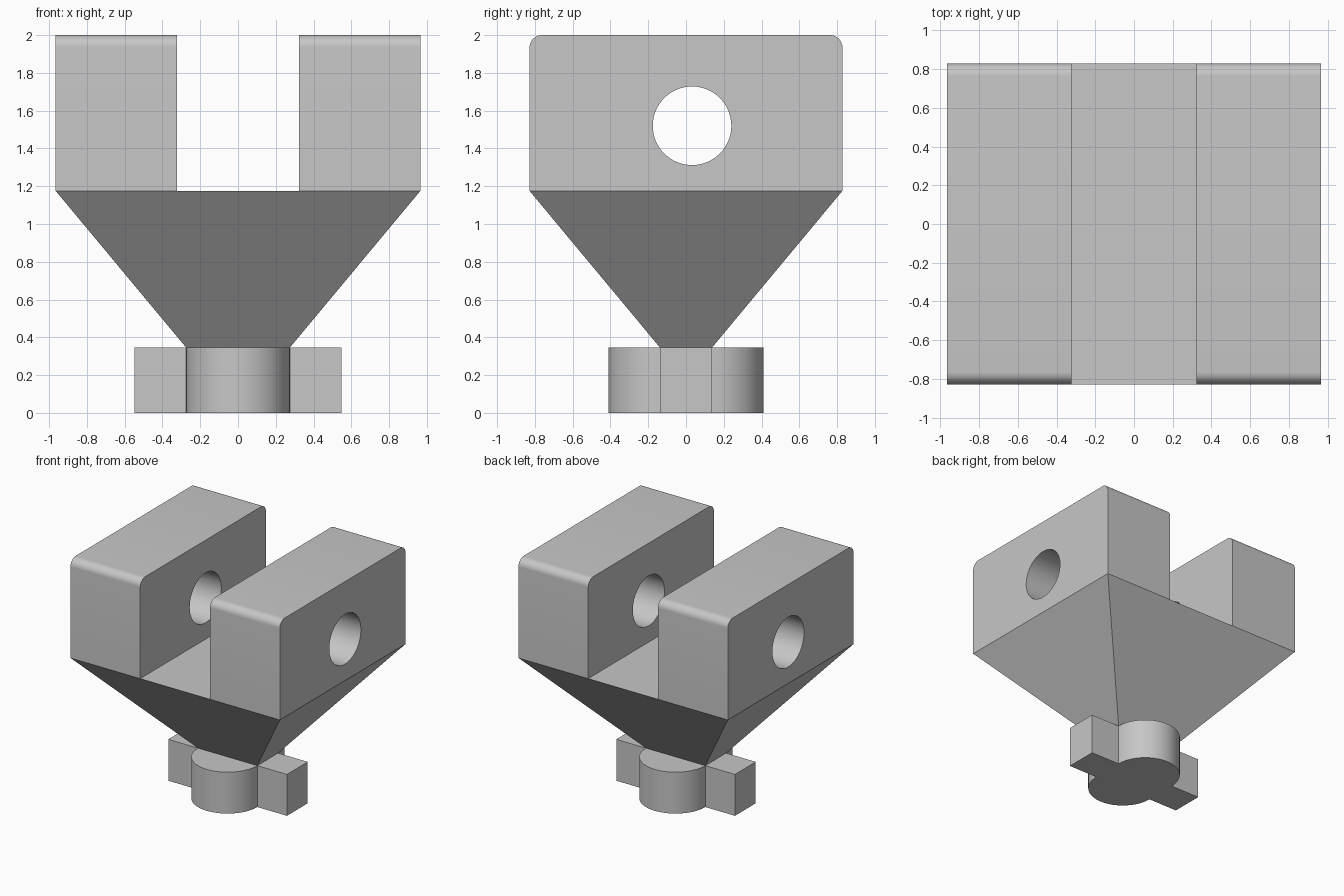
import bpy, bmesh, math

if "Cube" in bpy.data.objects:
    bpy.data.objects.remove(bpy.data.objects["Cube"])

grey = bpy.data.materials.new("light_grey")
grey.diffuse_color = (0.57, 0.57, 0.57, 1)
grey.use_nodes = True
grey.node_tree.nodes["Principled BSDF"].inputs["Base Color"].default_value = grey.diffuse_color

TOP, SHOULDER, NECK = 2.0, 1.175, 0.345      # heights
HX, HY, SLOT = 0.965, 0.828, 0.322           # upper half sizes, half slot width
NX, NY, ARM = 0.274, 0.137, 0.547            # neck half sizes, arm reach


def arc(cx, cy, r, a0, a1, n):
    """Points along an arc, angles in degrees."""
    return [(cx + r * math.cos(math.radians(a0 + (a1 - a0) * i / n)),
             cy + r * math.sin(math.radians(a0 + (a1 - a0) * i / n))) for i in range(n + 1)]


def finish(bm, name, smooth=False):
    bmesh.ops.remove_doubles(bm, verts=bm.verts, dist=1e-5)
    bmesh.ops.recalc_face_normals(bm, faces=bm.faces)
    mesh = bpy.data.meshes.new(name)
    bm.to_mesh(mesh)
    bm.free()
    mesh.materials.append(grey)
    ob = bpy.data.objects.new(name, mesh)
    bpy.context.collection.objects.link(ob)
    if smooth:
        bpy.ops.object.select_all(action='DESELECT')
        ob.select_set(True)
        bpy.context.view_layer.objects.active = ob
        bpy.ops.object.shade_smooth_by_angle(angle=math.radians(30))
    return ob


def loop_edges(bm, pts):
    vs = [bm.verts.new(p) for p in pts]
    return [bm.edges.new((vs[i], vs[(i + 1) % len(vs)])) for i in range(len(vs))]


# Fork prongs: rounded side profile with a pin hole, extruded in x
R = 0.065
outline = ([(-HY, SHOULDER), (HY, SHOULDER)]
           + arc(HY - R, TOP - R, R, 0, 90, 10)
           + arc(-HY + R, TOP - R, R, 90, 180, 10))
hole = arc(0.032, 1.52, 0.208, 0, 360, 64)[:-1]
for name, x0, x1 in (("left_prong", -HX, -SLOT), ("right_prong", SLOT, HX)):
    bm = bmesh.new()
    edges = []
    for pts in (outline, hole):
        edges += loop_edges(bm, [(x0, y, z) for y, z in pts])
    bmesh.ops.triangle_fill(bm, edges=edges, use_beauty=True, normal=(1, 0, 0))
    ext = bmesh.ops.extrude_face_region(bm, geom=bm.faces[:], use_keep_orig=True)
    moved = [v for v in ext["geom"] if isinstance(v, bmesh.types.BMVert)]
    bmesh.ops.translate(bm, verts=moved, vec=(x1 - x0, 0, 0))
    # open underside where the prong joins the body
    under = [f for f in bm.faces if all(abs(v.co.z - SHOULDER) < 1e-4 for v in f.verts)]
    bmesh.ops.delete(bm, geom=under, context='FACES')
    finish(bm, name, smooth=True)

# Tapered body with the slot floor on top
bm = bmesh.new()
signs = ((-1, -1), (1, -1), (1, 1), (-1, 1))
upper = [bm.verts.new((sx * HX, sy * HY, SHOULDER)) for sx, sy in signs]
lower = [bm.verts.new((sx * NX, sy * NY, NECK)) for sx, sy in signs]
for i in range(4):
    j = (i + 1) % 4
    bm.faces.new((lower[i], lower[j], upper[j], upper[i]))
finish(bm, "tapered_body")

bm = bmesh.new()
bm.faces.new([bm.verts.new((sx * SLOT, sy * HY, SHOULDER)) for sx, sy in signs])
floor = finish(bm, "slot_floor")
if floor.data.polygons[0].normal.z < 0:
    floor.data.flip_normals()

# Foot: round lobes front and back, square arms left and right
bm = bmesh.new()
foot = (arc(0, NY, NX, 0, 180, 32) + [(-ARM, NY), (-ARM, -NY)]
        + arc(0, -NY, NX, 180, 360, 32) + [(ARM, -NY), (ARM, NY)])
face = bm.faces.new([bm.verts.new((x, y, 0)) for x, y in foot])
ext = bmesh.ops.extrude_face_region(bm, geom=[face], use_keep_orig=True)
moved = [v for v in ext["geom"] if isinstance(v, bmesh.types.BMVert)]
bmesh.ops.translate(bm, verts=moved, vec=(0, 0, NECK))
finish(bm, "locking_foot", smooth=True)
